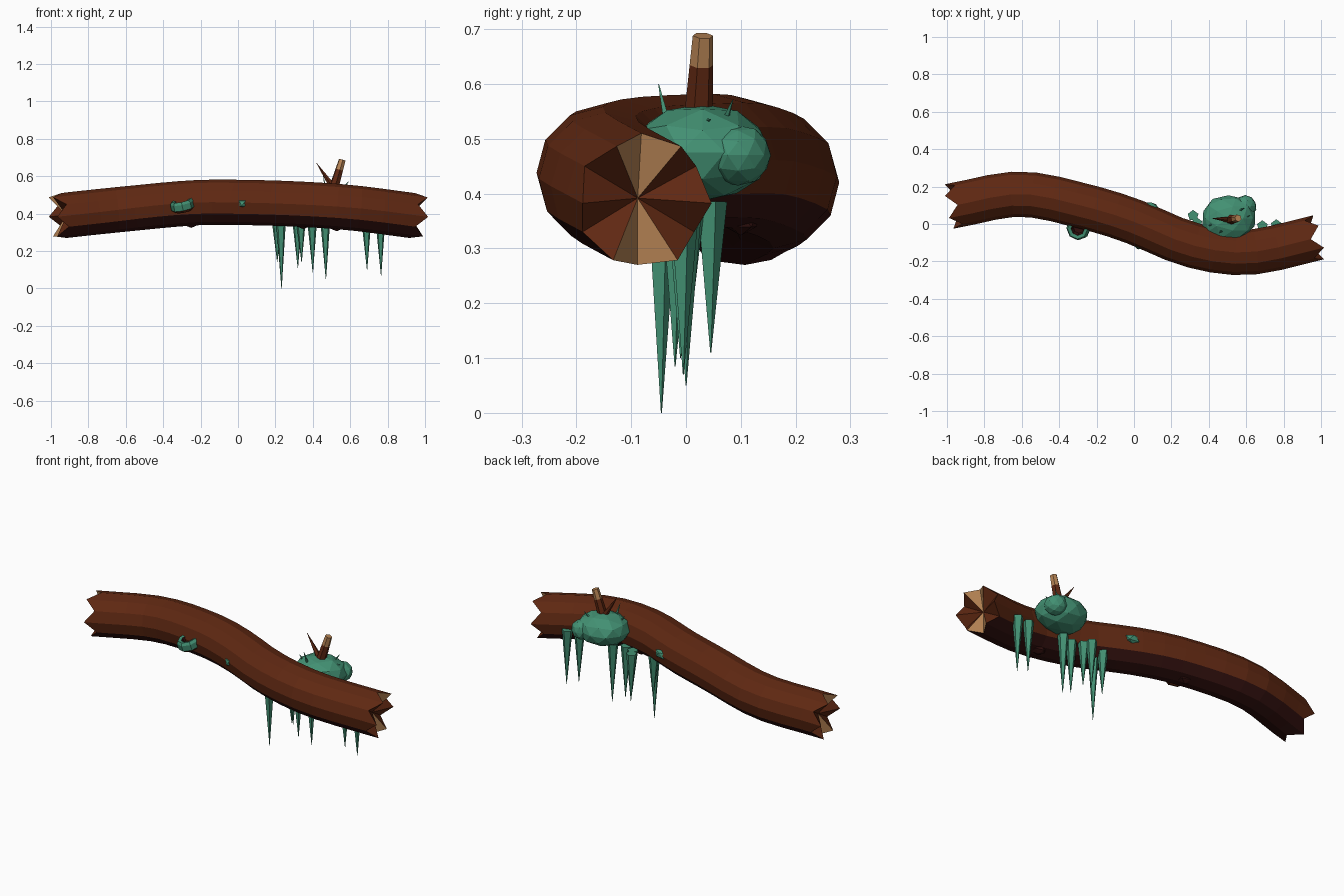
import bpy, bmesh, math, random
from mathutils import Vector, Matrix

if "Cube" in bpy.data.objects:
    bpy.data.objects.remove(bpy.data.objects["Cube"])
random.seed(4)


def material(name, rgb):
    m = bpy.data.materials.new(name)
    m.diffuse_color = (*rgb, 1)
    m.use_nodes = True
    m.node_tree.nodes["Principled BSDF"].inputs["Base Color"].default_value = m.diffuse_color
    return m


BARK = material("bark brown", (0.115, 0.021, 0.006))
DARK = material("dark underside", (0.035, 0.006, 0.005))
WOOD = material("cut wood tan", (0.47, 0.23, 0.09))
MOSS = material("moss green", (0.055, 0.28, 0.17))


def finish(bm, name, mats):
    bmesh.ops.recalc_face_normals(bm, faces=bm.faces)
    me = bpy.data.meshes.new(name)
    for m in mats:
        me.materials.append(m)
    bm.to_mesh(me)
    bm.free()
    ob = bpy.data.objects.new(name, me)
    bpy.context.collection.objects.link(ob)
    return ob


# centre line of the log
PATH = [Vector(p) for p in [(-1.15, .06, .36), (-.93, .105, .39), (-.6, .16, .425), (-.25, .09, .457),
                            (0, .012, .46), (.3, -.11, .452), (.6, -.152, .432), (.93, -.085, .39), (1.15, -.02, .36)]]


def spline(i, t):
    a, b, c, d = PATH[i - 1:i + 3]
    return .5 * (2 * b + (c - a) * t + (2 * a - 5 * b + 4 * c - d) * t * t + (3 * b - a - 3 * c + d) * t ** 3)


def log_point(x):
    for i in range(1, len(PATH) - 2):
        if x <= PATH[i + 1].x or i == len(PATH) - 3:
            return spline(i, (x - PATH[i].x) / (PATH[i + 1].x - PATH[i].x))


# log: swept twelve-sided tube with splintered, fanned ends
SIDES = 12
bm = bmesh.new()
stations = [-.93] + [-.86 + 1.72 * k / 16 for k in range(17)] + [.93]
rings = []
for k, x in enumerate(stations):
    c = log_point(x)
    tan = (log_point(min(x + .02, .93)) - log_point(max(x - .02, -.93))).normalized()
    side = Vector((0, 0, 1)).cross(tan).normalized()
    up = tan.cross(side)
    end = k in (0, len(stations) - 1)
    ring = []
    for s in range(SIDES):
        a = 2 * math.pi * s / SIDES
        p = c + .121 * (side * math.cos(a) + up * math.sin(a))
        if end:
            p += tan * math.copysign(.06 if s % 2 == 0 else .0, x)
        ring.append(bm.verts.new(p))
    rings.append(ring)
for r0, r1 in zip(rings, rings[1:]):
    for s in range(SIDES):
        t = (s + 1) % SIDES
        f = bm.faces.new((r0[s], r0[t], r1[t], r1[s]))
        f.material_index = 1 if s in (7, 8, 9, 10) else 0
for ring, x in ((rings[0], -.915), (rings[-1], .915)):
    hub = bm.verts.new(log_point(x))
    for s in range(SIDES):
        f = bm.faces.new((ring[s], ring[(s + 1) % SIDES], hub))
        f.material_index = 2 if s in (2, 3, 8, 9) else 0
finish(bm, "log", [BARK, DARK, WOOD])


def blob(name, loc, size, mat, sub=2, jitter=.04):
    bm = bmesh.new()
    bmesh.ops.create_icosphere(bm, subdivisions=sub, radius=1)
    for v in bm.verts:
        v.co *= 1 + random.uniform(-jitter, jitter)
        v.co = Vector(loc) + Vector([a * b for a, b in zip(v.co, size)])
    return finish(bm, name, [mat])


def spike(name, base, tip, r0, r1, sides, mats, split=None):
    """Tapered rod from base to tip; faces past the split fraction use the second colour."""
    base, tip = Vector(base), Vector(tip)
    rot = (tip - base).to_track_quat('Z', 'Y')
    bm = bmesh.new()
    levels = [0, split, 1] if split else [0, 1]
    loops = []
    for t in levels:
        r = r0 + (r1 - r0) * t
        c = base.lerp(tip, t)
        loops.append([bm.verts.new(c + rot @ Vector((r * math.cos(2 * math.pi * s / sides),
                                                     r * math.sin(2 * math.pi * s / sides), 0))) for s in range(sides)])
    for k, (a, b) in enumerate(zip(loops, loops[1:])):
        for s in range(sides):
            bm.faces.new((a[s], a[(s + 1) % sides], b[(s + 1) % sides], b[s])).material_index = k
    bm.faces.new(loops[0])
    bm.faces.new(loops[-1]).material_index = len(levels) - 2
    return finish(bm, name, mats)


# moss clumps
blob("moss_clump", (.505, .03, .475), (.145, .128, .09), MOSS)
blob("moss_clump_small", (.595, .095, .47), (.06, .06, .055), MOSS)
blob("moss_nub_front", (.03, -.105, .455), (.035, .035, .03), MOSS, 1)
blob("moss_nub_back", (.08, .09, .46), (.055, .03, .032), MOSS, 1)

# broken branch with pale tip, and thorns
spike("branch_stub", (.51, .022, .53), (.557, .031, .688), .027, .019, 6, [BARK, WOOD], .66)
spike("thorn_bark", (.505, .025, .545), (.42, .03, .67), .018, .001, 5, [BARK])
for i, (b, t) in enumerate([((.47, -.035, .53), (.455, -.05, .60)), ((.56, .07, .53), (.59, .085, .57)),
                            ((.58, .03, .53), (.62, .045, .535)), ((.42, .0, .52), (.40, -.01, .555))]):
    spike(f"moss_thorn_{i}", b, t, .008, .001, 4, [MOSS])

# hanging moss strands: x, y, tip height
for i, (x, y, z) in enumerate([(.21, .0, .14), (.233, -.045, 0), (.32, .045, .11), (.34, .005, .14), (.40, -.02, .085),
                               (.47, 0, .05), (.69, -.01, .10), (.765, -.005, .07)]):
    spike(f"moss_strand_{i}", (x - .004, y, .385), (x, y, z), .03, .001, 5, [MOSS])

# hollow knot: bark cup with a mossy rim
bm = bmesh.new()
profile = [(.045, -.035), (.064, -.02), (.064, .012), (.054, .026), (.036, .022), (.03, -.01)]
loops = [[bm.verts.new((r * math.cos(math.pi * s / 4), r * math.sin(math.pi * s / 4), z)) for s in range(8)]
         for r, z in profile]
for k, (a, b) in enumerate(zip(loops, loops[1:])):
    for s in range(8):
        bm.faces.new((a[s], a[(s + 1) % 8], b[(s + 1) % 8], b[s])).material_index = (0, 1, 1, 1, 2)[k]
bm.faces.new(loops[0])
bm.faces.new(loops[-1]).material_index = 2
bm.transform(Matrix.Translation((-.297, -.022, .447)) @ Matrix.Rotation(math.radians(12), 4, 'X')
             @ Matrix.Rotation(math.radians(-12), 4, 'Y'))
finish(bm, "hollow_knot", [BARK, MOSS, DARK])

# small bark lumps under the log
for i, (x, dy) in enumerate([(-.25, .01), (.35, .03), (.53, .03)]):
    c = log_point(x)
    blob(f"bark_lump_{i}", (c.x, c.y + dy, c.z - .105), (.045, .035, .028), DARK, 1)
